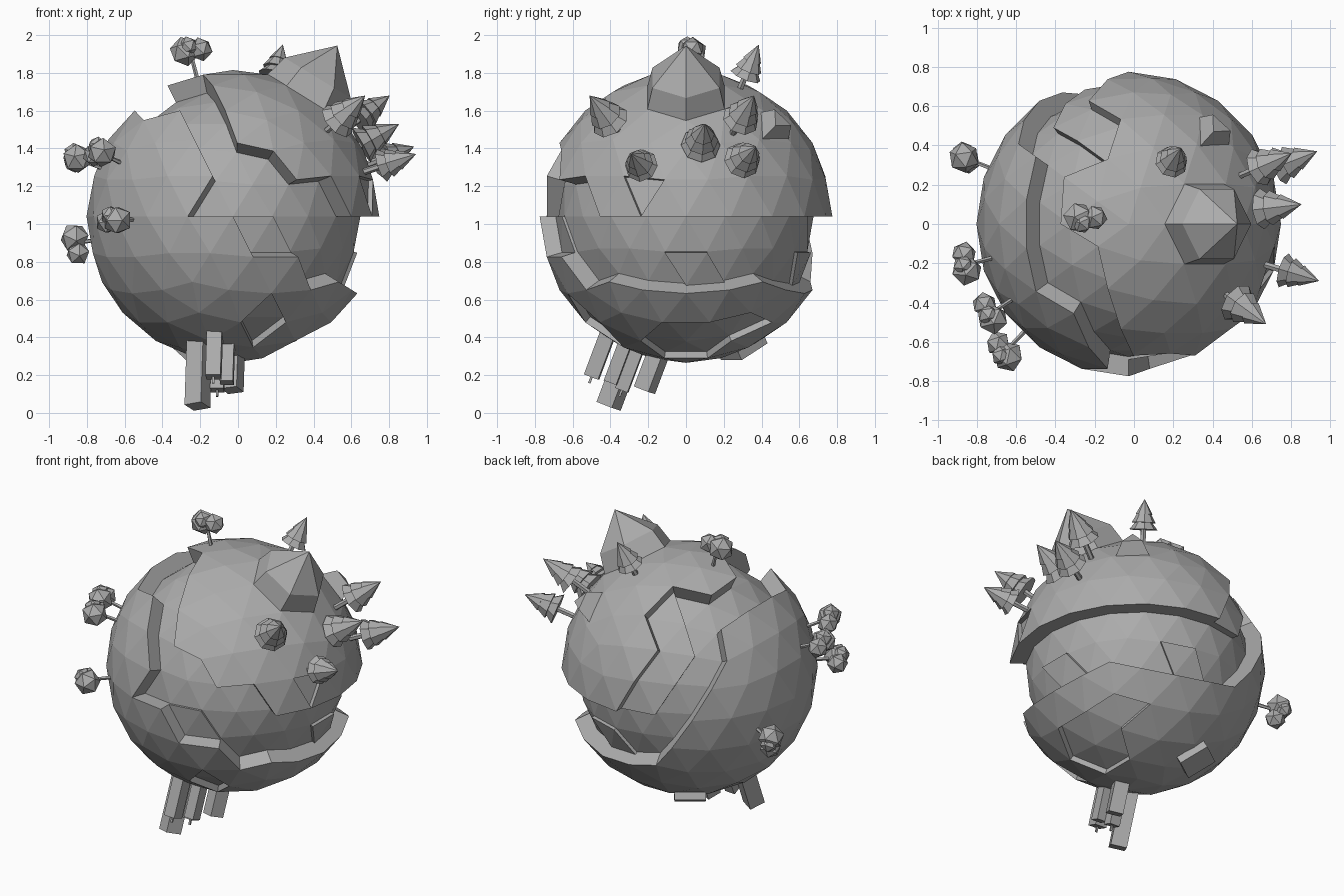
import bpy, bmesh, math
from mathutils import Vector, Matrix

if "Cube" in bpy.data.objects:
    bpy.data.objects.remove(bpy.data.objects["Cube"])

C = Vector((-0.027, 0, 1.04))      # planet centre
R_LAND, R_SEA = 0.775, 0.675

# the whole model is one plain grey
GREY = bpy.data.materials.new("plain_grey")
GREY.diffuse_color = (0.41, 0.41, 0.41, 1)
GREY.use_nodes = True
GREY.node_tree.nodes["Principled BSDF"].inputs["Base Color"].default_value = GREY.diffuse_color


def finish(bm, name):
    me = bpy.data.meshes.new(name)
    bm.to_mesh(me)
    bm.free()
    me.materials.append(GREY)
    ob = bpy.data.objects.new(name, me)
    bpy.context.collection.objects.link(ob)
    return ob


def inside(poly, lon, lat):
    """Point in a longitude/latitude outline, with wrap-around."""
    for x in (lon - 360, lon, lon + 360):
        hit = False
        for (x1, y1), (x2, y2) in zip(poly, poly[1:] + poly[:1]):
            if (y1 > lat) != (y2 > lat) and x < x1 + (lat - y1) * (x2 - x1) / (y2 - y1):
                hit = not hit
        if hit:
            return True
    return False


def continent(name, outline, holes, radius):
    """Keep sphere facets inside the outline and drop walls to the sea."""
    bm = bmesh.new()
    bmesh.ops.create_icosphere(bm, subdivisions=3, radius=radius)
    drop = []
    for f in bm.faces:
        c = f.calc_center_median()
        lon = math.degrees(math.atan2(c.y, c.x))
        lat = math.degrees(math.asin(c.z / c.length))
        if not inside(outline, lon, lat) or any(inside(h, lon, lat) for h in holes):
            drop.append(f)
    bmesh.ops.delete(bm, geom=drop, context='FACES')
    rim = [e for e in bm.edges if e.is_boundary]
    ret = bmesh.ops.extrude_edge_only(bm, edges=rim)
    for v in ret["geom"]:
        if isinstance(v, bmesh.types.BMVert):
            v.co *= 0.655 / radius
    bmesh.ops.translate(bm, verts=bm.verts, vec=C)
    finish(bm, name)


# sea
bm = bmesh.new()
bmesh.ops.create_icosphere(bm, subdivisions=3, radius=R_SEA, matrix=Matrix.Translation(C))
finish(bm, "sea")

# continents
north = [(-36, 0), (-45, 14), (-63, 14), (-72, 26.6), (-90, 30.3), (-96, 46.5), (-108, 63.4),
         (-144, 74), (-180, 63.4), (-216, 58.3), (-252, 63.4), (-264, 46.5), (-252, 31.7),
         (-261, 14), (-270, 0), (-396, 0), (-396, 91), (-36, 91)]
south = [(108, -26.6), (117, -14), (126, 0), (135, 14), (144, 26.6), (144, 42.4), (168, 46.5),
         (192, 46.5), (216, 42.4), (240, 46.5), (252, 31.7), (261, 14), (252, 0), (270, 0),
         (279, -14), (297, -14), (306, -30.3), (324, -26.6), (342, -30.3), (360, -31.7),
         (378, -30.3), (396, -26.6), (414, -30.3), (432, -31.7), (450, -30.3),
         (468, -26.6), (468, -91), (108, -91)]
strip = [(108, 63.4), (96, 46.5), (108, 31.7), (99, 14), (90, 0), (108, 0), (117, 14),
         (126, 30.3), (120, 46.5)]
bay = [(-27, 14), (-9, 14), (-18, 0)]
inlet = [(-72, -31.7), (-84, -46.5), (-72, -63.4), (-60, -46.5)]
lake = [(-36, -58.3), (12, -46.5), (36, -42.4), (60, -46.5), (36, -58.3), (36, -74), (-36, -74)]
continent("north_land", north, [bay], R_LAND)
continent("south_land", south, [inlet, lake], R_LAND)
continent("coast_strip", strip, [], 0.72)
# shallow hollows in the land and low shelves in the sea
continent("hollow_bay", bay, [], 0.75)
continent("hollow_inlet", inlet, [], 0.735)
continent("hollow_lake", lake, [], 0.74)
continent("shelf_right", [(-9, -14), (9, -14), (18, -30.3), (0, -31.7)], [], 0.695)
continent("shelf_front", [(-90, 0), (-72, 0), (-63, -14), (-81, -14)], [], 0.69)
continent("shelf_back", [(63, -14), (81, -14), (90, -30.3), (72, -31.7)], [], 0.695)


def frame(d, r):
    """Matrix at distance r from the planet centre with local z outward."""
    d = Vector(d).normalized()
    return Matrix.Translation(C + d * r) @ d.to_track_quat('Z', 'Y').to_matrix().to_4x4()


def cone(bm, m, n, r1, r2, z0, z1):
    bmesh.ops.create_cone(bm, cap_ends=True, segments=n, radius1=r1, radius2=r2, depth=z1 - z0,
                          matrix=m @ Matrix.Translation((0, 0, (z0 + z1) / 2)))


# mountain: faceted block with a pointed top
bm = bmesh.new()
m = frame((0.55, 0, 0.9), 0)
cone(bm, m, 6, 0.25, 0.205, 0.68, 0.86)
cone(bm, m, 6, 0.205, 0, 0.86, 1.06)
finish(bm, "mountain")

# small hill and underside slab
bm = bmesh.new()
cone(bm, frame((0.45, 0.49, 0.50), 0), 3, 0.15, 0.07, 0.70, 0.85)
finish(bm, "hill")
bm = bmesh.new()
bmesh.ops.create_cube(bm, size=1, matrix=frame((-0.22, 0.31, -0.72), 0.785)
                      @ Matrix.Diagonal((0.19, 0.19, 0.05, 1)))
finish(bm, "underside_slab")

# pine trees: (tip position from the centre, size)
pines = [((0.265, 0.385, 0.91), 0.85), ((0.70, -0.51, 0.64), 1.05), ((0.83, 0.36, 0.64), 1.0),
         ((0.88, 0.10, 0.49), 1.05), ((0.96, 0.37, 0.37), 1.0), ((0.97, -0.29, 0.33), 0.9)]
for i, (tip, s) in enumerate(pines):
    bm = bmesh.new()
    t = Vector(tip).length
    m = frame(tip, t)
    cone(bm, m, 6, 0.018, 0.018, 0.72 - t, -0.15)
    for top, bot, r in ((-0.12, -0.22, 0.10), (-0.06, -0.17, 0.085), (0, -0.11, 0.06)):
        cone(bm, m, 8, r * s, 0.025 * s if top else 0, bot * s, top * s)
    finish(bm, f"pine_{i}")

# round trees: thin trunk with leafy balls, (direction, turn about the trunk)
for i, (d, turn) in enumerate([((-0.23, 0.03, 0.89), -90), ((-0.64, -0.66, -0.02), 0),
                               ((-0.71, -0.46, 0.34), 0), ((-0.84, -0.21, 0.31), 0),
                               ((-0.82, 0.33, -0.14), 90)]):
    bm = bmesh.new()
    m = frame(d, 0) @ Matrix.Rotation(math.radians(turn), 4, 'Z')
    cone(bm, m, 5, 0.014, 0.01, 0.65, 0.88)
    for x, y, z, r in ((0.03, 0.0, 0.91, 0.08), (-0.055, -0.01, 0.90, 0.065),
                       (0.0, 0.025, 0.93, 0.055)):
        bmesh.ops.create_icosphere(bm, subdivisions=1, radius=r,
                                   matrix=m @ Matrix.Translation((x, y, z)))
    finish(bm, f"round_tree_{i}")

# city towers under the planet: (tip, width, length, turn)
axis = Vector((-0.03, -0.35, -0.93)).normalized()
rot = axis.to_track_quat('Z', 'Y').to_matrix().to_4x4()
towers = [((-0.215, -0.41, 0.035), 0.10, 0.42, 25), ((-0.13, -0.50, 0.19), 0.08, 0.28, 0),
          ((-0.03, -0.22, 0.12), 0.09, 0.30, 20), ((-0.11, -0.34, 0.12), 0.07, 0.32, 0),
          ((-0.06, -0.40, 0.16), 0.07, 0.28, 0)]
for i, (tip, w, h, turn) in enumerate(towers):
    bm = bmesh.new()
    mid = Vector(tip) - axis * h / 2
    r = rot @ Matrix.Rotation(math.radians(turn), 4, 'Z')
    bmesh.ops.create_cube(bm, size=1, matrix=Matrix.Translation(mid) @ r
                          @ Matrix.Diagonal((w, w, h, 1)))
    if i in (1, 3):                # thin mast
        bmesh.ops.create_cube(bm, size=1, matrix=Matrix.Translation(Vector(tip) + axis * 0.01)
                              @ r @ Matrix.Diagonal((0.012, 0.012, 0.05, 1)))
    finish(bm, f"tower_{i}")
